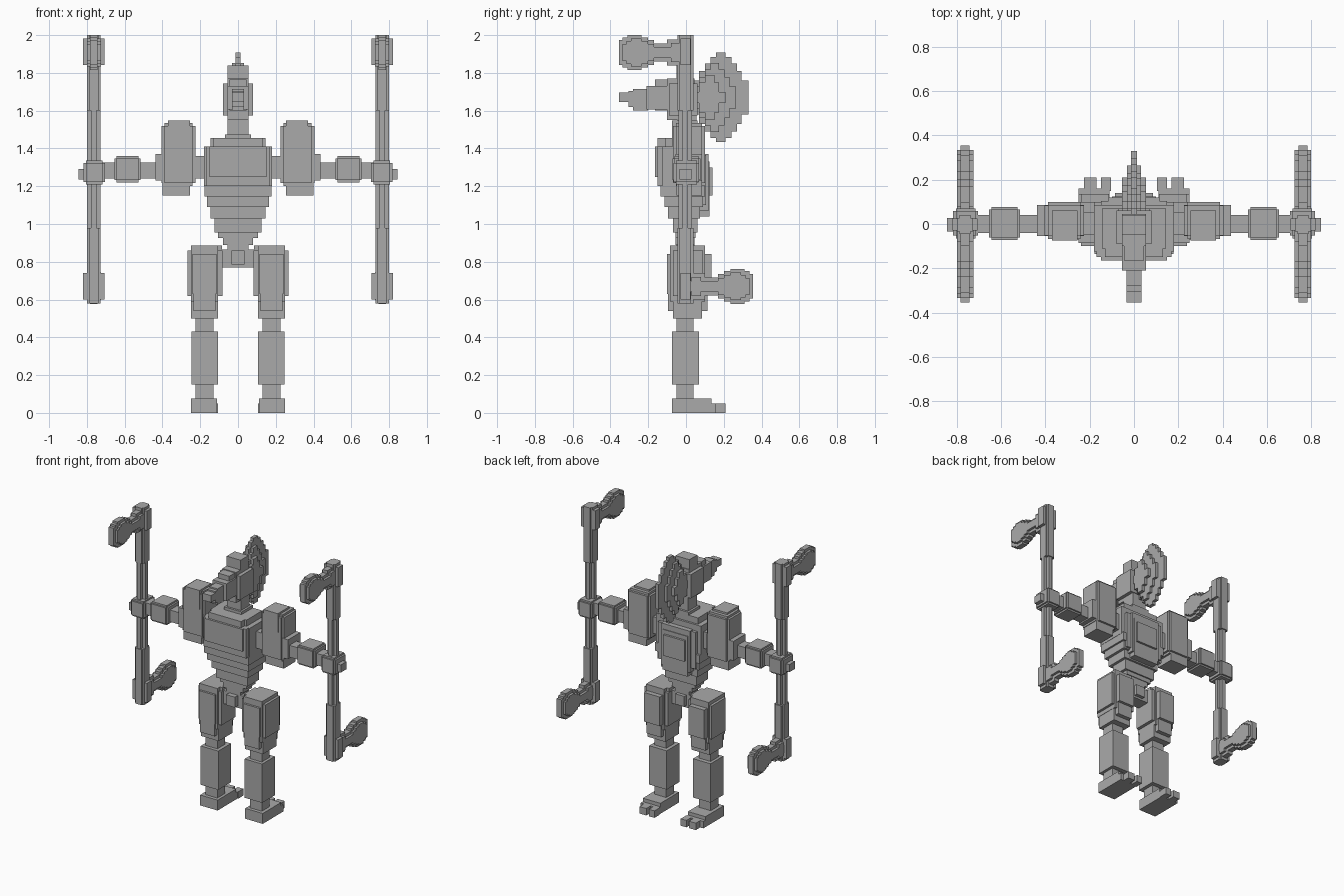
import bpy, bmesh
from mathutils import Matrix, Vector

grey = bpy.data.materials.new("plain_grey")
grey.diffuse_color = (0.40, 0.40, 0.40, 1)
STEP = 0.016


def part(name, boxes, mirror=False):
    """One object from boxes (x0, x1, y0, y1, z0, z1), optionally mirrored in x."""
    bm = bmesh.new()
    for x0, x1, y0, y1, z0, z1 in boxes:
        m = Matrix.Translation(((x0 + x1) / 2, (y0 + y1) / 2, (z0 + z1) / 2))
        bmesh.ops.create_cube(bm, size=1, matrix=m @ Matrix.Diagonal((x1 - x0, y1 - y0, z1 - z0, 1)))
    me = bpy.data.meshes.new(name)
    bm.to_mesh(me)
    bm.free()
    me.materials.append(grey)
    ob = bpy.data.objects.new(name, me)
    bpy.context.collection.objects.link(ob)
    if mirror:
        mod = ob.modifiers.new("mirror", "MIRROR")
        mod.use_mirror_merge = False
    return ob


def mid(w, y0, y1, z0, z1):
    """Box centred on x = 0 with half width w."""
    return (-w, w, y0, y1, z0, z1)


def stepped(x0, x1, y0, y1, z0, z1, s=STEP):
    """Box whose edges are notched by one step."""
    return [(x0, x1, y0 + s, y1 - s, z0 + s, z1 - s),
            (x0 + s, x1 - s, y0, y1, z0 + s, z1 - s),
            (x0 + s, x1 - s, y0 + s, y1 - s, z0, z1)]


# Feet with two toes
part("foot", [(0.11, 0.25, -0.075, 0.135, 0, 0.075),
              (0.11, 0.25, 0.13, 0.16, 0, 0.05),
              (0.105, 0.15, 0.15, 0.21, 0, 0.05),
              (0.17, 0.225, 0.15, 0.21, 0, 0.05)], True)
part("ankle", [(0.13, 0.225, -0.05, 0.04, 0.07, 0.155)], True)
part("shin", [(0.105, 0.245, -0.075, 0.07, 0.15, 0.43)], True)
part("knee", [(0.13, 0.225, -0.05, 0.04, 0.42, 0.51)], True)
part("thigh", [(0.105, 0.248, -0.07, 0.085, 0.5, 0.6),
               (0.12, 0.235, -0.095, 0.115, 0.54, 0.64),
               (0.105, 0.25, -0.085, 0.1, 0.59, 0.885),
               (0.082, 0.268, -0.07, 0.09, 0.62, 0.86),
               (0.085, 0.23, -0.055, 0.07, 0.84, 0.885),
               (0.115, 0.24, -0.1, 0.135, 0.63, 0.84)], True)

# Pelvis and waist
part("pelvis", [mid(0.085, -0.05, 0.045, 0.77, 0.865), mid(0.035, -0.085, 0.07, 0.785, 0.86),
                mid(0.055, -0.05, 0.045, 0.86, 0.9), mid(0.08, -0.055, 0.045, 0.89, 0.93),
                mid(0.105, -0.055, 0.05, 0.925, 0.96)])

# Abdomen layers taper downward
part("abdomen", [mid(0.125, -0.07, 0.06, 0.955, 1.04), mid(0.145, -0.095, 0.075, 1.03, 1.1),
                 mid(0.165, -0.115, 0.09, 1.09, 1.15), mid(0.178, -0.135, 0.1, 1.145, 1.205)])

# Chest with front plate and humped back
part("chest", [mid(0.18, -0.125, 0.085, 1.2, 1.41), mid(0.145, -0.11, 0.07, 1.4, 1.455),
               mid(0.15, -0.165, -0.1, 1.25, 1.41), mid(0.17, -0.15, -0.1, 1.2, 1.41),
               mid(0.13, -0.15, -0.05, 1.4, 1.455)])
part("back_hump", [mid(0.15, 0.05, 0.105, 1.1, 1.365), mid(0.115, 0.05, 0.12, 1.07, 1.37),
                   mid(0.085, 0.05, 0.14, 1.15, 1.3), mid(0.1, 0.05, 0.125, 1.04, 1.33)])

# Shoulders
part("shoulder_joint", [(0.16, 0.26, -0.05, 0.055, 1.24, 1.36)], True)
part("shoulder", stepped(0.225, 0.405, -0.068, 0.1, 1.2, 1.535)
     + [(0.255, 0.4, -0.05, 0.085, 1.15, 1.22),
        (0.225, 0.438, -0.055, 0.085, 1.23, 1.37),
        (0.255, 0.37, -0.075, 0.06, 1.41, 1.548)], True)

# Arms
part("wrist", [(0.42, 0.72, -0.04, 0.04, 1.24, 1.325)], True)
part("forearm", stepped(0.515, 0.655, -0.072, 0.077, 1.22, 1.36, 0.012), True)
part("hand", stepped(0.705, 0.817, -0.065, 0.07, 1.21, 1.335, 0.012)
     + [(0.8, 0.845, -0.035, 0.028, 1.235, 1.29)], True)

# Staff: thick ends, plus-shaped middle
C = 0.763
part("staff", [(C - 0.036, C + 0.036, -0.018, 0.01, 0.95, 1.65),
               (C - 0.014, C + 0.014, -0.04, 0.032, 0.95, 1.65)]
     + [b for z0, z1 in ((1.6, 2.0), (0.58, 0.98))
        for b in ((C - 0.036, C + 0.036, -0.035, 0.027, z0, z1),
                  (C - 0.025, C + 0.025, -0.045, 0.04, z0, z1))]
     + [(C - 0.057, C + 0.057, -0.03, 0.025, z0, z0 + 0.14) for z0 in (1.842, 0.6)], True)


def blade(name, d, zc):
    """Hooked club head reaching along d (+1 back, -1 front)."""
    out = []
    rows = ((0.02, 0.2, 0.048), (0.03, 0.1, 0.07), (0.17, 0.355, 0.065),
            (0.2, 0.335, 0.08), (0.235, 0.31, 0.093))
    for w, cut in ((0.02, 0), (0.037, 0.02)):
        for a, b, h in rows:
            lo, hi = sorted((d * a, d * (b - cut)))
            out.append((C - w, C + w, lo, hi, zc - h + cut, zc + h - cut))
    part(name, out, True)


blade("upper_club_head", -1, 1.908)
blade("lower_club_head", 1, 0.67)

# Neck and head with snout
part("neck", [mid(0.055, -0.045, 0.055, 1.44, 1.6), mid(0.07, -0.06, 0.07, 1.44, 1.475)])
part("head", [mid(0.055, -0.1, 0.045, 1.55, 1.77), mid(0.08, -0.09, 0.06, 1.575, 1.745),
              mid(0.055, -0.05, 0.04, 1.75, 1.84), mid(0.055, -0.21, -0.08, 1.605, 1.73),
              mid(0.045, -0.165, -0.08, 1.6, 1.765)])
part("snout", [mid(0.033, -0.28, -0.2, 1.6, 1.715), mid(0.033, -0.305, -0.2, 1.62, 1.705),
               mid(0.033, -0.355, -0.3, 1.645, 1.695)])

# Crest: rounded blade, thicker toward its core
disc = ((0.04, 0.33, 0.09), (0.07, 0.295, 0.14), (0.1, 0.27, 0.18), (0.13, 0.24, 0.215), (0.16, 0.21, 0.237))
part("crest", [mid(w, a, b - cut, 1.67 - h + cut * 0.5, 1.67 + h - cut * 0.5)
               for w, cut in ((0.013, 0), (0.032, 0.065), (0.055, 0.12))
               for a, b, h in disc if b - cut > a + 0.02])
